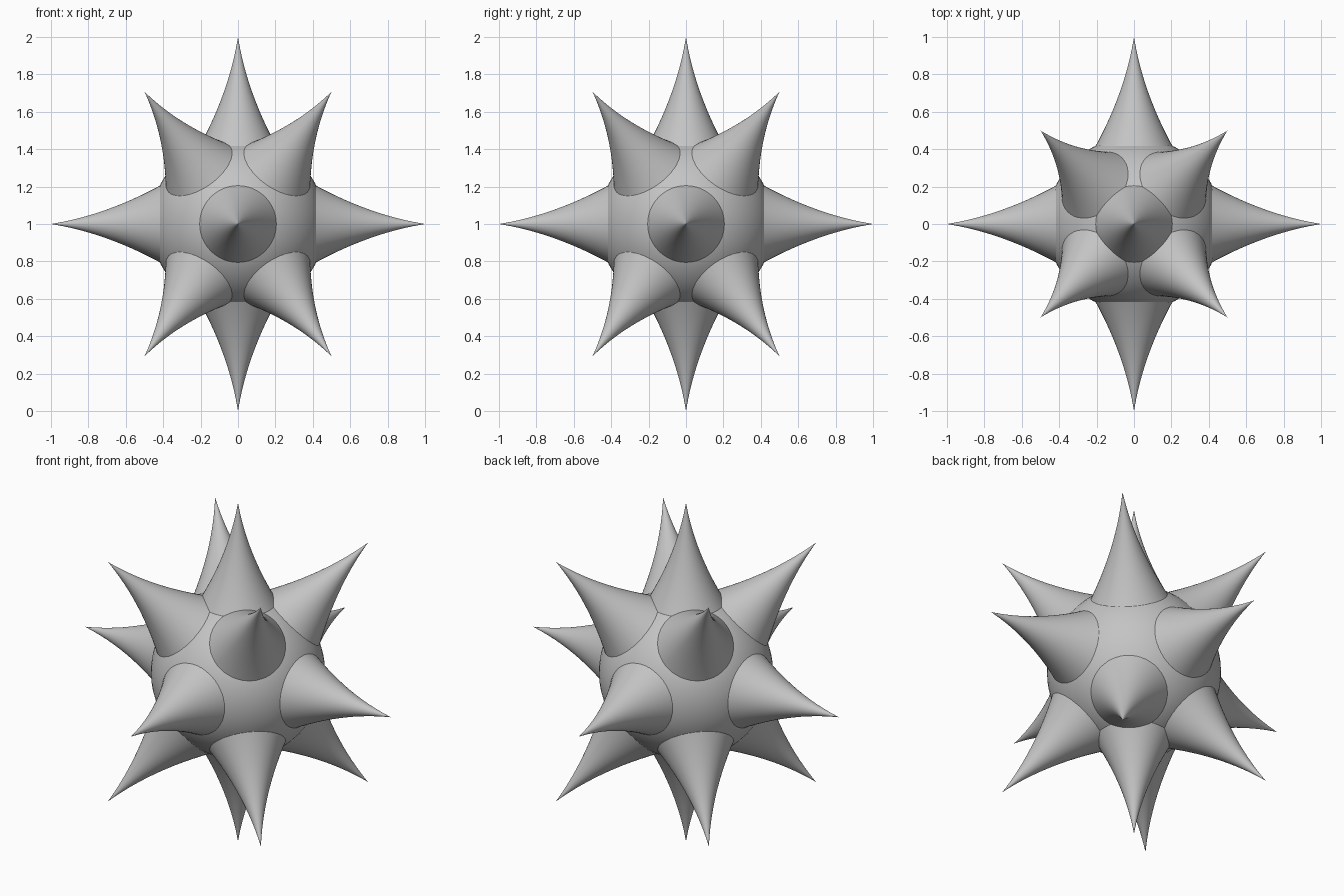
import bpy, bmesh, math
from mathutils import Vector

cube = bpy.data.objects.get("Cube")
if cube:
    bpy.data.objects.remove(cube)

CENTRE = Vector((0, 0, 1))
CORE_RADIUS = 0.466
SPIKE_LENGTH = 0.66   # from the tip to the base hidden inside the core
RINGS, SIDES = 20, 48

grey = bpy.data.materials.new("plain grey")
grey.use_nodes = True
colour = (0.55, 0.55, 0.55, 1)
grey.diffuse_color = colour
grey.node_tree.nodes["Principled BSDF"].inputs["Base Color"].default_value = colour


def add_object(name, bm):
    bmesh.ops.recalc_face_normals(bm, faces=bm.faces)
    for face in bm.faces:
        face.smooth = True
    mesh = bpy.data.meshes.new(name)
    bm.to_mesh(mesh)
    bm.free()
    mesh.materials.append(grey)
    obj = bpy.data.objects.new(name, mesh)
    obj.location = CENTRE
    bpy.context.collection.objects.link(obj)
    return obj


def spike_mesh():
    """Flared cone along +z: the radius grows faster away from the tip."""
    bm = bmesh.new()
    points = []
    for i in range(RINGS + 1):
        t = SPIKE_LENGTH * i / RINGS
        points.append(bm.verts.new((0.16 * t + 0.33 * t * t, 0, 1 - t)))
    edges = [bm.edges.new(pair) for pair in zip(points, points[1:])]
    bmesh.ops.spin(bm, geom=points + edges, cent=(0, 0, 0), axis=(0, 0, 1),
                   angle=math.tau, steps=SIDES, use_duplicate=False)
    bmesh.ops.remove_doubles(bm, verts=bm.verts, dist=0.00001)
    return bm


# Round core
core = bmesh.new()
bmesh.ops.create_uvsphere(core, u_segments=64, v_segments=32, radius=CORE_RADIUS)
add_object("core", core)

# Six spikes along the axes, eight between them at 45 degrees up and down
directions = {
    "top": (0, 0, 1), "bottom": (0, 0, -1),
    "left": (1, 0, 0), "right": (-1, 0, 0),
    "front": (0, -1, 0), "back": (0, 1, 0),
}
for z, level in ((1, "upper"), (-1, "lower")):
    for y, depth in ((-1, "front"), (1, "back")):
        for x, side in ((1, "left"), (-1, "right")):
            directions[f"{level}_{depth}_{side}"] = (x, y, z * math.sqrt(2))

for name, direction in directions.items():
    spike = add_object(name + "_spike", spike_mesh())
    spike.rotation_euler = Vector(direction).to_track_quat('Z', 'Y').to_euler()
